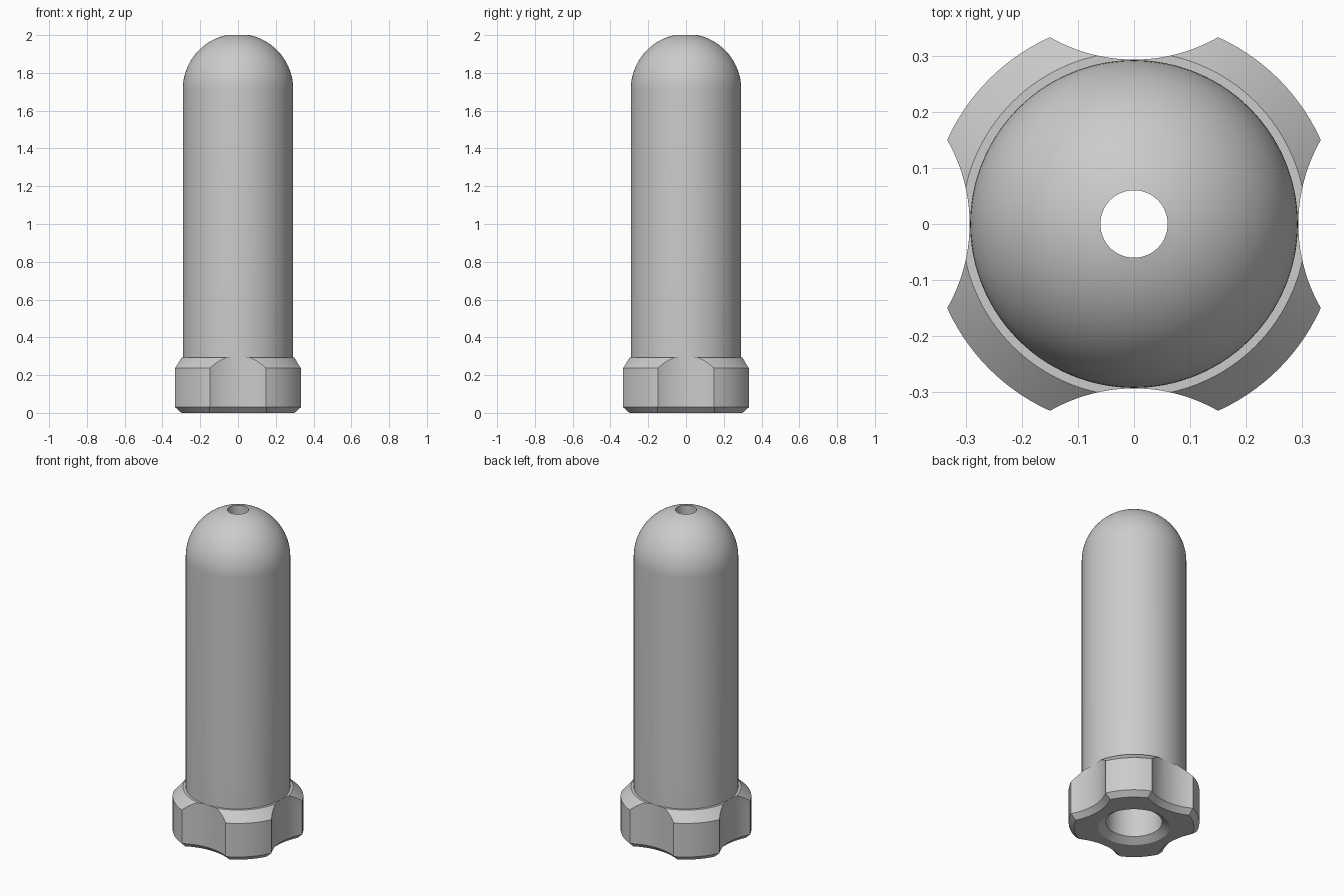
import bpy, bmesh, math
from mathutils import Matrix

cube = bpy.data.objects.get("Cube")
if cube:
    bpy.data.objects.remove(cube, do_unlink=True)

SEGMENTS = 128
BODY_R, BORE_R, HOLE_R = 0.292, 0.157, 0.06
COLLAR_R, COLLAR_TOP, BEVEL = 0.365, 0.292, 0.03
SCALLOP_R, SCALLOP_AT = 0.301, 0.594

grey = bpy.data.materials.new("satin grey")
grey.use_nodes = True
grey.diffuse_color = (0.6, 0.6, 0.6, 1)
grey.node_tree.nodes["Principled BSDF"].inputs["Base Color"].default_value = (0.6, 0.6, 0.6, 1)


def revolve(name, profile, centres=((0, 0),)):
    """Spin a closed (radius, height) outline about z at each centre."""
    bm = bmesh.new()
    for cx, cy in centres:
        rings = []
        for i in range(SEGMENTS):
            a = math.tau * i / SEGMENTS
            rings.append([bm.verts.new((cx + r * math.cos(a), cy + r * math.sin(a), z))
                          for r, z in profile])
        for i, ring in enumerate(rings):
            following = rings[(i + 1) % SEGMENTS]
            for j in range(len(profile)):
                k = (j + 1) % len(profile)
                bm.faces.new((ring[j], following[j], following[k], ring[k]))
    bmesh.ops.recalc_face_normals(bm, faces=bm.faces)
    mesh = bpy.data.meshes.new(name)
    bm.to_mesh(mesh)
    bm.free()
    mesh.materials.append(grey)
    obj = bpy.data.objects.new(name, mesh)
    bpy.context.collection.objects.link(obj)
    return obj


def dome(radius, centre, end_angle, steps=24):
    """Points of a quarter arc from the wall up to the vent hole."""
    return [(radius * math.cos(end_angle * i / steps),
             centre + radius * math.sin(end_angle * i / steps)) for i in range(steps + 1)]


# Hollow sleeve with a domed end and a vent hole
shoulder = 2 - math.sqrt(BODY_R ** 2 - HOLE_R ** 2)
outside = [(BODY_R, COLLAR_TOP)] + dome(BODY_R, shoulder, math.acos(HOLE_R / BODY_R))
inside = dome(BORE_R, shoulder, math.acos(HOLE_R / BORE_R))[::-1] + [(BORE_R, COLLAR_TOP)]
sleeve = revolve("sleeve", outside + inside)

# Grip collar with bevelled rims and a countersunk bore
collar = revolve("grip_collar", [
    (0.2, 0), (COLLAR_R - BEVEL, 0), (COLLAR_R, BEVEL), (COLLAR_R, 0.237),
    (0.307, COLLAR_TOP), (BORE_R, COLLAR_TOP), (BORE_R, BEVEL)])

# Four finger scallops, flared at the foot so the bevel follows them
d = SCALLOP_AT
flare = SCALLOP_R + 2 * BEVEL
cutter = revolve("scallop_cutter", [
    (0.1, -BEVEL), (flare, -BEVEL), (SCALLOP_R, BEVEL), (SCALLOP_R, 0.4), (0.1, 0.4)],
    [(d, 0), (0, d), (-d, 0), (0, -d)])
cutter.hide_render = True
cut = collar.modifiers.new("scallops", "BOOLEAN")
cut.operation = "DIFFERENCE"
cut.solver = "EXACT"
cut.object = cutter
bpy.context.view_layer.objects.active = collar
bpy.ops.object.modifier_apply(modifier=cut.name)
bpy.data.objects.remove(cutter, do_unlink=True)

# Smooth walls, crisp rims
for obj in (sleeve, collar):
    bpy.ops.object.select_all(action="DESELECT")
    obj.select_set(True)
    bpy.context.view_layer.objects.active = obj
    bpy.ops.object.shade_smooth_by_angle(angle=math.radians(25))
